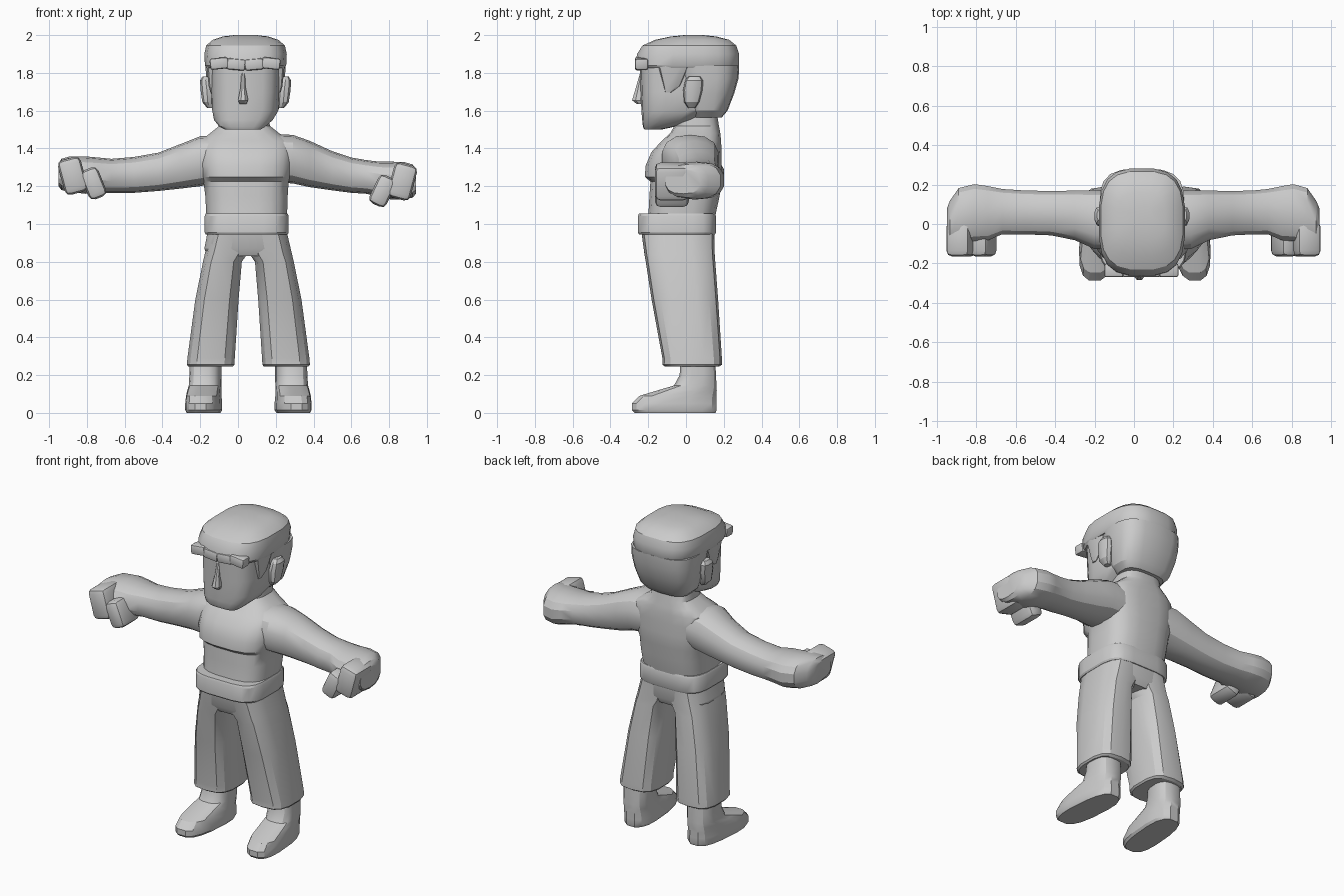
import bpy, bmesh, math
from mathutils import Vector, Matrix


def finish(name, bm):
    bmesh.ops.recalc_face_normals(bm, faces=bm.faces)
    me = bpy.data.meshes.new(name)
    bm.to_mesh(me)
    bm.free()
    ob = bpy.data.objects.new(name, me)
    bpy.context.collection.objects.link(ob)
    return ob


def loft(name, rings, axis="z", e=3.0, n=16, flip=None, toe_out=0.0):
    """Skin rounded-box rings (level, a0, a1, b0, b1); flip mirrors x about flip."""
    bm = bmesh.new()
    loops = []
    for h, a0, a1, b0, b1 in rings:
        loop = []
        for i in range(n):
            t = 2 * math.pi * (i + 0.5) / n
            c, s = math.cos(t), math.sin(t)
            a = (a0 + a1) / 2 + (a1 - a0) / 2 * math.copysign(abs(c) ** (2 / e), c)
            b = (b0 + b1) / 2 + (b1 - b0) / 2 * math.copysign(abs(s) ** (2 / e), s)
            p = Vector((a, b, h)) if axis == "z" else Vector((h, a, b))
            p.x += toe_out * max(0, 0.1 - p.y)
            if flip is not None:
                p.x = 2 * flip - p.x
            loop.append(bm.verts.new(p))
        loops.append(loop)
    for lo, hi in zip(loops, loops[1:]):
        for i in range(n):
            j = (i + 1) % n
            bm.faces.new((lo[i], lo[j], hi[j], hi[i]))
    bm.faces.new(loops[0])
    bm.faces.new(loops[-1])
    return finish(name, bm)


def block(name, center, size, tilt=0.0, bevel=0.03, axis="Y"):
    """Bevelled, tilted box."""
    bm = bmesh.new()
    bmesh.ops.create_cube(bm, size=1)
    bmesh.ops.scale(bm, vec=size, verts=bm.verts)
    bmesh.ops.bevel(bm, geom=bm.edges[:], offset=bevel, segments=2,
                    profile=0.5, affect="EDGES")
    bm.transform(Matrix.Translation(center) @ Matrix.Rotation(math.radians(tilt), 4, axis))
    return finish(name, bm)


# Torso and neck, with a ledge under the chest
loft("torso", [
    (1.00, -.165, .255, -.21, .15), (1.06, -.17, .262, -.20, .16),
    (1.15, -.175, .265, -.195, .18), (1.225, -.185, .27, -.19, .185),
    (1.25, -.195, .28, -.22, .19), (1.31, -.205, .29, -.215, .19),
    (1.38, -.205, .295, -.185, .19), (1.44, -.20, .29, -.13, .187),
    (1.48, -.15, .22, -.085, .183), (1.52, -.10, .17, -.062, .175),
    (1.62, -.09, .16, -.06, .16)], e=3.0, n=20)

# Arms running out into the backs of the hands
loft("left_arm", [
    (-.10, -.13, .17, 1.22, 1.47), (-.20, -.13, .175, 1.20, 1.465),
    (-.30, -.085, .172, 1.188, 1.425), (-.42, -.06, .17, 1.175, 1.378),
    (-.55, -.055, .172, 1.165, 1.355), (-.67, -.055, .18, 1.165, 1.345),
    (-.74, -.085, .195, 1.165, 1.352), (-.81, -.09, .205, 1.16, 1.358),
    (-.89, -.10, .185, 1.17, 1.358), (-.935, -.11, .12, 1.18, 1.345),
    (-.95, -.11, .08, 1.20, 1.32)], axis="x", e=2.5, n=14)
loft("right_arm", [
    (.19, -.13, .17, 1.22, 1.475), (.29, -.13, .175, 1.215, 1.472),
    (.38, -.085, .172, 1.195, 1.44), (.50, -.06, .17, 1.178, 1.385),
    (.60, -.055, .172, 1.165, 1.352), (.68, -.055, .18, 1.16, 1.338),
    (.75, -.085, .195, 1.145, 1.33), (.81, -.09, .205, 1.13, 1.33),
    (.88, -.10, .185, 1.13, 1.328), (.925, -.11, .12, 1.14, 1.315),
    (.942, -.11, .08, 1.16, 1.29)], axis="x", e=2.5, n=14)

# Fists: curled fingers outside, thumb inside
block("left_fingers", (-.875, -.075, 1.255), (.125, .18, .19), -15)
block("left_thumb", (-.765, -.075, 1.215), (.10, .18, .165), -22)
block("right_fingers", (.87, -.075, 1.225), (.125, .18, .19), 15)
block("right_thumb", (.765, -.075, 1.175), (.10, .18, .165), 25)

# Belt and hips
loft("belt", [
    (.945, -.172, .264, -.25, .155), (.955, -.178, .27, -.256, .16),
    (1.042, -.178, .27, -.256, .16), (1.055, -.172, .264, -.25, .155)], e=4, n=20)
loft("hips", [
    (.83, -.165, .265, -.20, .125), (.87, -.18, .28, -.222, .145),
    (.96, -.162, .255, -.235, .15)], e=3.5, n=20)

# Trouser legs and shoes, mirrored about the leg centre line
for side, flip in (("right", None), ("left", 0.055)):
    loft(side + "_trouser_leg", [
        (.245, .135, .375, -.11, .175), (.255, .127, .383, -.125, .19),
        (.29, .125, .38, -.125, .19), (.60, .105, .338, -.182, .17),
        (.80, .088, .297, -.213, .155), (.84, .06, .288, -.22, .152),
        (.95, .03, .262, -.235, .15)], e=3.0, n=14, flip=flip)
    loft(side + "_shoe", [
        (0, .195, .365, -.275, .16), (.015, .185, .372, -.29, .165),
        (.05, .185, .372, -.29, .165), (.09, .19, .37, -.25, .165),
        (.12, .193, .368, -.15, .165), (.145, .195, .365, -.065, .163),
        (.20, .195, .363, -.035, .16), (.30, .195, .36, -.03, .155)],
        e=2.8, n=16, flip=flip, toe_out=.08)

# Face with a flat front and narrow chin
loft("face", [
    (1.50, -.07, .12, -.22, -.13), (1.515, -.10, .145, -.228, -.06),
    (1.55, -.128, .185, -.232, .06), (1.60, -.138, .215, -.236, .14),
    (1.70, -.142, .22, -.24, .16), (1.86, -.145, .225, -.245, .16)], e=3.2, n=18)
loft("nose", [
    (1.635, .008, .046, -.262, -.22), (1.655, -.002, .056, -.288, -.22),
    (1.72, .012, .042, -.268, -.22), (1.80, .016, .038, -.244, -.22)], e=2, n=8)

# Hair: cap on top, back of the head, fringe locks and sideburns
loft("hair_cap", [
    (1.825, -.168, .248, -.255, .275), (1.84, -.177, .257, -.268, .282),
    (1.90, -.18, .26, -.262, .283), (1.945, -.17, .25, -.232, .268),
    (1.975, -.135, .215, -.165, .23), (1.993, -.08, .16, -.08, .16),
    (2.00, -.02, .10, -.01, .09)], e=3.0, n=20)
loft("hair_back", [
    (1.565, -.10, .18, .02, .19), (1.60, -.135, .215, -.005, .22),
    (1.69, -.16, .24, -.03, .255), (1.77, -.17, .25, -.05, .278),
    (1.84, -.175, .255, -.07, .282)], e=3.0, n=18)
for i, (x, z) in enumerate(((-.10, 1.85), (-.01, 1.845), (.085, 1.845), (.175, 1.85))):
    block("fringe_lock_%d" % (i + 1), (x, -.235, z), (.098, .07, .06), (-6, 5, -5, 6)[i], .012)
for side, flip in (("right", None), ("left", .04)):
    loft(side + "_sideburn", [
        (1.695, .19, .226, -.11, -.08), (1.73, .18, .236, -.12, -.03),
        (1.84, .17, .248, -.15, .02)], e=3.5, n=10, flip=flip)
    # Ears
    loft(side + "_ear", [
        (1.615, .21, .245, .01, .05), (1.645, .21, .27, -.01, .07),
        (1.71, .21, .28, -.015, .088), (1.76, .22, .282, -.005, .09),
        (1.782, .23, .268, .015, .075)], e=2.5, n=10, flip=flip)

# Soft facets with crisp creases
bpy.ops.object.select_all(action="SELECT")
bpy.context.view_layer.objects.active = bpy.data.objects["torso"]
bpy.ops.object.shade_smooth_by_angle(angle=math.radians(28))
